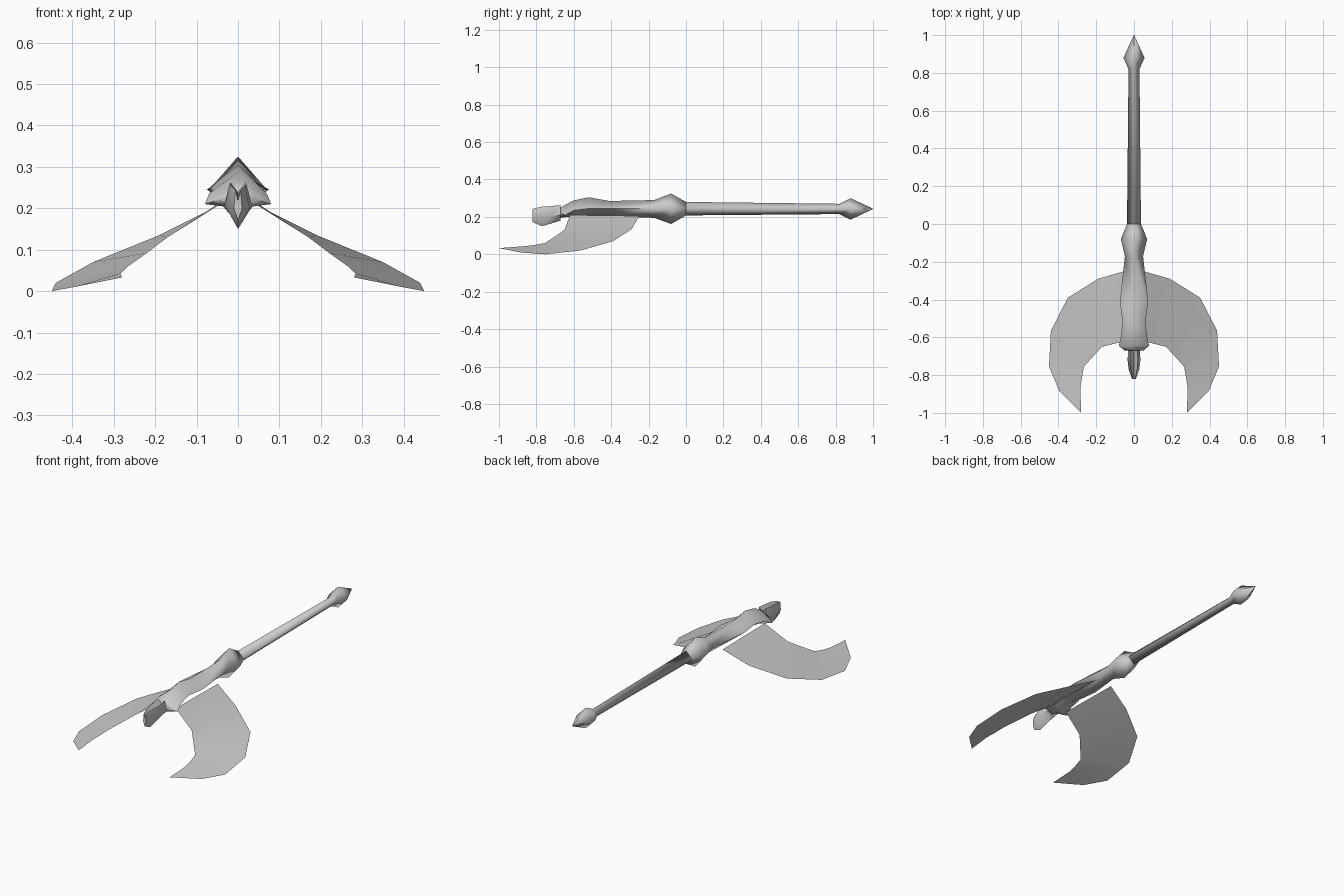
import bpy

cube = bpy.data.objects.get("Cube")
if cube:
    bpy.data.objects.remove(cube, do_unlink=True)

grey = bpy.data.materials.new("plain_grey")
grey.use_nodes = True
colour = (0.6, 0.6, 0.6, 1)
grey.diffuse_color = colour
grey.node_tree.nodes["Principled BSDF"].inputs["Base Color"].default_value = colour


def make(name, verts, faces, angle):
    mesh = bpy.data.meshes.new(name)
    mesh.from_pydata(verts, [], faces)
    mesh.materials.append(grey)
    obj = bpy.data.objects.new(name, mesh)
    bpy.context.collection.objects.link(obj)
    bpy.ops.object.select_all(action='DESELECT')
    obj.select_set(True)
    bpy.context.view_layer.objects.active = obj
    # consistent outward faces, then smooth
    bpy.ops.object.mode_set(mode='EDIT')
    bpy.ops.mesh.select_all(action='SELECT')
    bpy.ops.mesh.normals_make_consistent(inside=False)
    bpy.ops.object.mode_set(mode='OBJECT')
    bpy.ops.object.shade_smooth_by_angle(angle=angle)
    return obj


def loft(name, rings, angle=1.2):
    n, verts, faces = len(rings[0]), sum(rings, []), []
    for r in range(len(rings) - 1):
        for i in range(n):
            a, b = r * n + i, r * n + (i + 1) % n
            faces.append((a, b, b + n, a + n))
    faces.append(tuple(range(n)))
    faces.append(tuple(range(len(verts) - n, len(verts))))
    return make(name, verts, faces, angle)


def diamond(y, w, low, mid, high):
    return [(0, y, low), (w, y, mid), (0, y, high), (-w, y, mid)]


# Body: hood, shoulders, waist and hips
loft("body", [diamond(*s) for s in (
    (-0.67, 0.05, 0.20, 0.22, 0.25),
    (-0.645, 0.08, 0.20, 0.21, 0.265),
    (-0.60, 0.07, 0.20, 0.235, 0.288),
    (-0.52, 0.06, 0.205, 0.245, 0.305),
    (-0.41, 0.075, 0.20, 0.245, 0.285),
    (-0.17, 0.048, 0.195, 0.245, 0.29),
    (-0.08, 0.07, 0.162, 0.245, 0.325),
    (0.0, 0.037, 0.208, 0.243, 0.28))], 1.6)

# Tail with arrow tip
loft("tail", [diamond(*s) for s in (
    (0.0, 0.037, 0.208, 0.243, 0.28),
    (0.82, 0.029, 0.215, 0.243, 0.27),
    (0.88, 0.056, 0.185, 0.243, 0.30),
    (1.0, 0.001, 0.242, 0.243, 0.244))], 1.6)


# Head with a grooved top between two crests
def head_ring(y, w, low, mid, high):
    return [(0, y, low), (w, y, mid), (w * 0.6, y, high),
            (0, y, high - 0.025), (-w * 0.6, y, high), (-w, y, mid)]


loft("head", [head_ring(*s) for s in (
    (-0.82, 0.010, 0.172, 0.20, 0.243),
    (-0.77, 0.028, 0.150, 0.20, 0.255),
    (-0.72, 0.034, 0.165, 0.205, 0.258),
    (-0.67, 0.031, 0.180, 0.21, 0.263))], 0.9)

# Neck
loft("neck", [diamond(-0.69, 0.025, 0.195, 0.215, 0.235),
              diamond(-0.62, 0.035, 0.20, 0.22, 0.25)])

# Wings: a sheet between the outer and inner edge
outer = [(0.05, -0.25, 0.205), (0.19, -0.29, 0.135), (0.35, -0.39, 0.07),
         (0.44, -0.565, 0.02), (0.45, -0.755, 0.0), (0.395, -0.885, 0.01)]
inner = [(0.05, -0.62, 0.21), (0.17, -0.65, 0.13), (0.22, -0.705, 0.092),
         (0.265, -0.755, 0.06), (0.277, -0.82, 0.048), (0.284, -0.87, 0.043)]
tip = (0.28, -1.0, 0.033)
for side, sign in (("left", 1), ("right", -1)):
    points = [(sign * x, y, z) for x, y, z in outer + inner + [tip]]
    n = len(outer)
    faces = [(i, i + 1, n + i + 1, n + i) for i in range(n - 1)]
    faces.append((n - 1, 2 * n, 2 * n - 1))
    wing = make(side + "_wing", points, faces, 0.8)
    if wing.data.polygons[0].normal.z < 0:
        wing.data.flip_normals()
